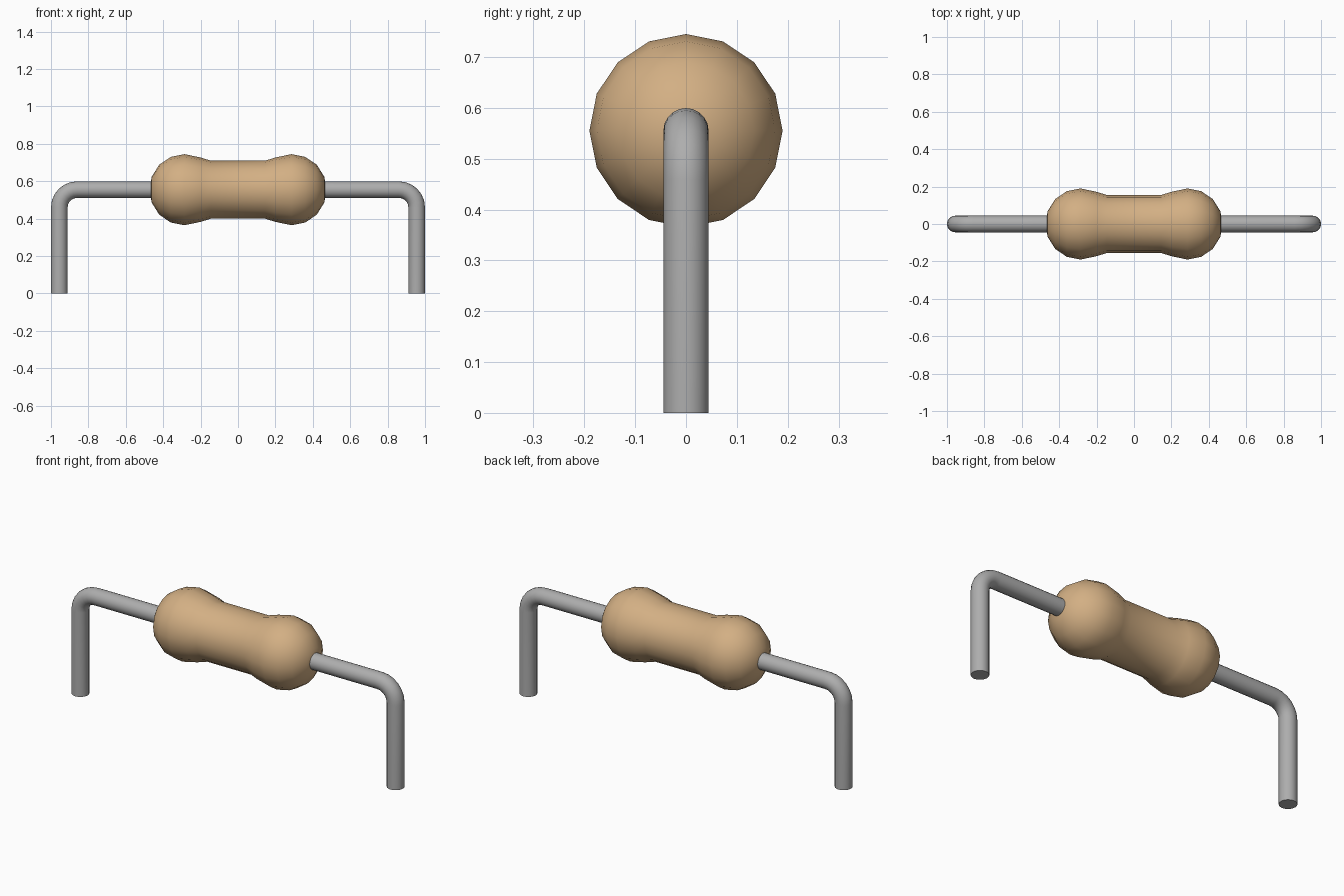
import bpy
import bmesh
import math
from mathutils import Matrix, Vector

AXIS_Z = 0.555
WIRE_R = 0.0445
LEAD_X = 0.9555
BEND_R = 0.095

cube = bpy.data.objects.get("Cube")
if cube:
    bpy.data.objects.remove(cube, do_unlink=True)


def make_material(name, color, roughness):
    mat = bpy.data.materials.new(name)
    mat.use_nodes = True
    mat.diffuse_color = color
    bsdf = mat.node_tree.nodes["Principled BSDF"]
    bsdf.inputs["Base Color"].default_value = color
    bsdf.inputs["Roughness"].default_value = roughness
    return mat


def finish(bm, name, mat):
    bmesh.ops.recalc_face_normals(bm, faces=bm.faces)
    mesh = bpy.data.meshes.new(name)
    bm.to_mesh(mesh)
    bm.free()
    obj = bpy.data.objects.new(name, mesh)
    bpy.context.collection.objects.link(obj)
    mesh.materials.append(mat)
    bpy.ops.object.select_all(action="DESELECT")
    obj.select_set(True)
    bpy.context.view_layer.objects.active = obj
    bpy.ops.object.shade_smooth_by_angle(angle=math.radians(35))
    return obj


def build_body(mat):
    # Half profile (x, radius) from the end pole to the waist, then mirrored
    half = [(0.472, 0), (0.462, 0.068), (0.421, 0.134), (0.359, 0.1755),
            (0.286, 0.19), (0.2, 0.172), (0.145, 0.155)]
    profile = half + [(-x, r) for x, r in reversed(half)]
    bm = bmesh.new()
    verts = [bm.verts.new((x, 0, AXIS_Z + r)) for x, r in profile]
    edges = [bm.edges.new(pair) for pair in zip(verts, verts[1:])]
    bmesh.ops.spin(bm, geom=verts + edges, cent=(0, 0, AXIS_Z), axis=(1, 0, 0),
                   angle=math.tau, steps=16, use_duplicate=False)
    bmesh.ops.remove_doubles(bm, verts=bm.verts, dist=0.0005)
    return finish(bm, "resistor_body", mat)


def build_lead(name, side, mat):
    # Foot, rounded elbow, then a straight run into the body
    bm = bmesh.new()
    foot = bmesh.ops.create_circle(bm, cap_ends=False, segments=20, radius=WIRE_R,
                                   matrix=Matrix.Translation((side * LEAD_X, 0, 0)))
    ring = list({e for v in foot["verts"] for e in v.link_edges})
    bm.faces.new(foot["verts"])

    def extrude(edges, offset):
        geom = bmesh.ops.extrude_edge_only(bm, edges=edges)["geom"]
        new_verts = [g for g in geom if isinstance(g, bmesh.types.BMVert)]
        bmesh.ops.translate(bm, verts=new_verts, vec=offset)
        moved = set(new_verts)
        return [g for g in geom if isinstance(g, bmesh.types.BMEdge)
                and all(v in moved for v in g.verts)]

    ring = extrude(ring, Vector((0, 0, AXIS_Z - BEND_R)))
    ring_verts = list({v for e in ring for v in e.verts})
    bend = bmesh.ops.spin(bm, geom=ring_verts + ring,
                          cent=(side * (LEAD_X - BEND_R), 0, AXIS_Z - BEND_R),
                          axis=(0, -side, 0), angle=math.pi / 2, steps=6)
    ring = [g for g in bend["geom_last"] if isinstance(g, bmesh.types.BMEdge)]
    extrude(ring, Vector((-side * 0.45, 0, 0)))
    return finish(bm, name, mat)


tan = make_material("tan ceramic", (0.65, 0.43, 0.23, 1), 0.6)
grey = make_material("grey metal", (0.42, 0.42, 0.42, 1), 0.5)

build_body(tan)
build_lead("left_lead", 1, grey)
build_lead("right_lead", -1, grey)
